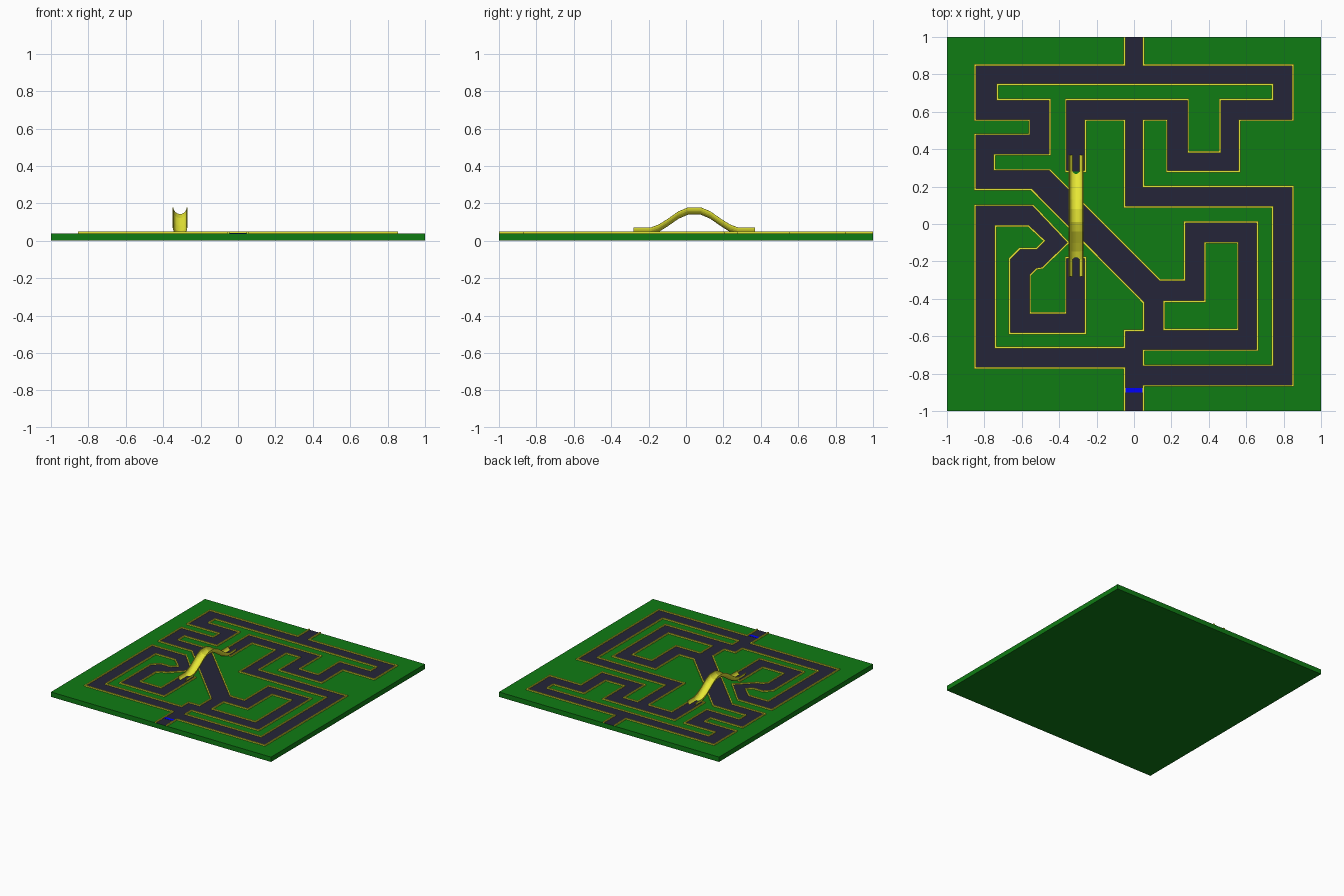
import bpy, bmesh, math
from mathutils import Vector
from mathutils.geometry import tessellate_polygon

if "Cube" in bpy.data.objects:
    bpy.data.objects.remove(bpy.data.objects["Cube"])

TOP = 0.04


def material(name, rgb):
    m = bpy.data.materials.new(name)
    m.diffuse_color = (*rgb, 1)
    m.use_nodes = True
    m.node_tree.nodes["Principled BSDF"].inputs["Base Color"].default_value = m.diffuse_color
    return m


green = material("grass_green", (0.005, 0.2, 0.007))
dark = material("asphalt", (0.018, 0.018, 0.04))
yellow = material("kerb_yellow", (0.8, 0.8, 0.035))
blue = material("line_blue", (0, 0, 1))


def finish(name, bm, mat):
    me = bpy.data.meshes.new(name)
    bm.to_mesh(me)
    bm.free()
    me.materials.append(mat)
    ob = bpy.data.objects.new(name, me)
    bpy.context.collection.objects.link(ob)
    return ob


def box(name, center, size, mat):
    bm = bmesh.new()
    bmesh.ops.create_cube(bm, size=1)
    for v in bm.verts:
        v.co = Vector(center) + Vector(a * b for a, b in zip(v.co, size))
    return finish(name, bm, mat)


def trace(start, moves):
    """Path from a start point: 'x'/'y' moves to a coordinate, 'p' to a point."""
    pts = [Vector(start)]
    for axis, *val in moves:
        p = pts[-1].copy()
        if axis == 'x':
            p.x = val[0]
        elif axis == 'y':
            p.y = val[0]
        else:
            p = Vector(val)
        pts.append(p)
    return pts


def zigzag(start, axis, *vals):
    """Right-angled path alternating between the two axes."""
    out = []
    for v in vals:
        out.append((axis, v))
        axis = 'y' if axis == 'x' else 'x'
    return trace(start, out)


def kerb(name, pts, closed=False):
    """Square mitred ridge along a flat path."""
    n, h = len(pts), 0.005
    bm = bmesh.new()
    rings = []
    for i, p in enumerate(pts):
        a = pts[i - 1] if i or closed else None
        b = pts[(i + 1) % n] if i < n - 1 or closed else None
        d1 = (p - a).normalized() if a is not None else (b - p).normalized()
        d2 = (b - p).normalized() if b is not None else d1
        n1, n2 = Vector((-d1.y, d1.x)), Vector((-d2.y, d2.x))
        m = (n1 + n2) / (1 + n1.dot(n2)) * h
        rings.append([bm.verts.new((p.x + s * m.x, p.y + s * m.y, z))
                      for s, z in ((-1, TOP - .002), (1, TOP - .002), (1, .05), (-1, .05))])
    for i in range(n if closed else n - 1):
        r, s = rings[i], rings[(i + 1) % n]
        for k in range(4):
            bm.faces.new((r[k], r[(k + 1) % 4], s[(k + 1) % 4], s[k]))
    if not closed:
        bm.faces.new(rings[0])
        bm.faces.new(rings[-1])
    bmesh.ops.recalc_face_normals(bm, faces=bm.faces)
    return finish(name, bm, yellow)


# Board
box("grass_board", (0, 0, TOP / 2), (2, 2, TOP), green)

# Kerb paths
right_outer = zigzag((.05, -1), 'y', -.865, .85, .2, .05, .555, .175, .28,
                     .565, .555, .85, .85, .05, 1)
left_outer = (zigzag((-.05, 1), 'y', .85, -.85, .555, -.56, .48, -.85, .185, -.55)
              + zigzag((.05, -.42), 'y', -.57, -.05, -.66, -.74, -.01, -.565)
              + trace((-.48, -.09), [('p', -.52, -.13), ('x', -.61), ('p', -.665, -.185),
                                     ('y', -.585), ('x', -.26), ('y', -.18), ('x', -.275)]))
lower_left = (trace((-.345, -.18), [('x', -.365), ('y', -.475), ('x', -.555), ('y', -.275),
                                    ('p', -.52, -.24), ('p', -.49, -.235), ('p', -.35, -.1),
                                    ('p', -.54, .1)])
              + zigzag((-.85, .1), 'y', -.77, -.05, -1))
middle = (zigzag((-.345, .28), 'x', -.365, .665, .29, .385, .46, .665, .74, .745,
                 -.73, .665, -.45, .37, -.745, .29, -.45)
          + zigzag((.14, -.3), 'x', .27, .01, .66, -.675, .05, -.755, .74, .09,
                   -.05, .555, -.26, .28, -.275))
island = zigzag((.16, -.415), 'x', .38, -.1, .555, -.565, .16)

kerb("right_kerb", right_outer)
kerb("left_kerb", left_outer)
kerb("lower_left_kerb", lower_left)
kerb("middle_kerb", middle)
kerb("island_kerb", island, closed=True)

# Road surface: outline with two grass holes
loops = [[p.to_3d() for p in l] for l in
         (right_outer + left_outer + lower_left, middle, island)]
bm = bmesh.new()
verts = [bm.verts.new((p.x, p.y, TOP + .001)) for l in loops for p in l]
for tri in tessellate_polygon(loops):
    if len(set(tri)) == 3:
        f = bm.faces.new([verts[i] for i in tri])
        f.normal_update()
        if f.normal.z < 0:
            f.normal_flip()
finish("road", bm, dark)

# Start line
box("start_line", (0, -.888, TOP + .001), (.09, .025, .003), blue)

# Half-pipe bridge, mirrored about its crown
half = [(.325, .07), (.235, .07), (.19, .087), (.145, .115), (.085, .157), (.035, .178)]
path = [(.045 - d, z) for d, z in half] + [(.045 + d, z) for d, z in reversed(half)]
bm = bmesh.new()
rows = []
for y, z in path:
    rows.append([bm.verts.new((-.31 + .037 * math.cos(a), y, z + .037 * math.sin(a)))
                 for a in (math.pi * (1 + k / 12) for k in range(13))])
for r, s in zip(rows, rows[1:]):
    for k in range(12):
        bm.faces.new((r[k], r[k + 1], s[k + 1], s[k]))
bridge = finish("bridge", bm, yellow)
mod = bridge.modifiers.new("wall", 'SOLIDIFY')
mod.thickness = .004
mod.offset = 0
